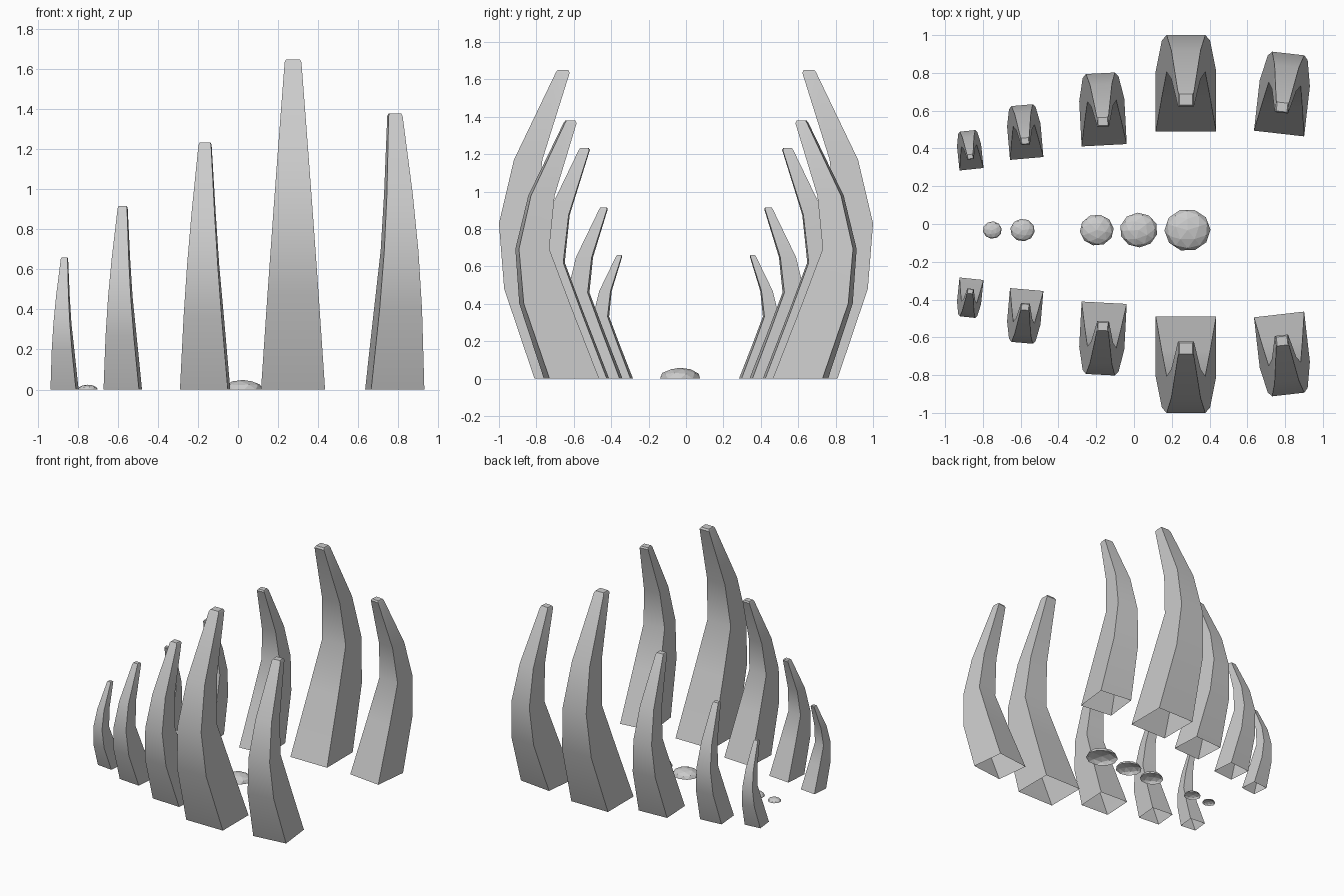
import bpy, bmesh, math
from mathutils import Matrix, Vector

if "Cube" in bpy.data.objects:
    bpy.data.objects.remove(bpy.data.objects["Cube"])

# Rib sections at full size: (height, inner y, outer y, width)
SECTIONS = [(0.0, 0.0, 0.32, 0.32), (0.48, 0.185, 0.482, 0.255),
            (0.83, 0.315, 0.51, 0.205), (1.17, 0.278, 0.43, 0.155),
            (1.635, 0.132, 0.207, 0.084), (1.65, 0.14, 0.197, 0.068)]

# Ribs: (x, y of inner base edge, scale, turn in degrees)
RIBS = [(-0.86, 0.29, 0.40, 6), (-0.568, 0.347, 0.555, 5),
        (-0.158, 0.417, 0.748, 3), (0.275, 0.49, 1.0, 0),
        (0.768, 0.479, 0.836, -6.5)]

# Spine bumps: (x, radius)
BUMPS = [(-0.75, 0.05), (-0.59, 0.065), (-0.197, 0.09),
         (0.025, 0.1), (0.283, 0.122)]


def finish(bm, name):
    bmesh.ops.recalc_face_normals(bm, faces=bm.faces)
    mesh = bpy.data.meshes.new(name)
    bm.to_mesh(mesh)
    bm.free()
    obj = bpy.data.objects.new(name, mesh)
    bpy.context.collection.objects.link(obj)
    return obj


def smooth(obj, angle):
    bpy.ops.object.select_all(action='DESELECT')
    obj.select_set(True)
    bpy.context.view_layer.objects.active = obj
    bpy.ops.object.shade_smooth_by_angle(angle=math.radians(angle))


# Curved tapered ribs, open at the base, mirrored front to back
def rib_pair(name, x, y, scale, turn):
    bm = bmesh.new()
    m = (Matrix.Translation((x, y, 0)) @ Matrix.Rotation(math.radians(turn), 4, 'Z')
         @ Matrix.Scale(scale, 4))
    rings = []
    for z, yi, yo, w in SECTIONS:
        corners = [(-w / 2, yi, z), (w / 2, yi, z), (w / 2, yo, z), (-w / 2, yo, z)]
        rings.append([bm.verts.new(m @ Vector(c)) for c in corners])
    for a, b in zip(rings, rings[1:]):
        for i in range(4):
            j = (i + 1) % 4
            bm.faces.new((a[i], a[j], b[j], b[i]))
    bm.faces.new(rings[-1])
    obj = finish(bm, name)
    smooth(obj, 30)
    mir = obj.modifiers.new("mirror", 'MIRROR')
    mir.use_axis = (False, True, False)
    mir.use_mirror_merge = False


for i, r in enumerate(RIBS):
    rib_pair(f"rib_pair_{i + 1}", *r)

# Low faceted spine bumps half sunk in the ground
for i, (x, r) in enumerate(BUMPS):
    bm = bmesh.new()
    bmesh.ops.create_icosphere(bm, subdivisions=2, radius=r)
    bmesh.ops.rotate(bm, verts=bm.verts, matrix=Matrix.Rotation(0.5 + 0.9 * i, 3, 'Z'))
    bmesh.ops.scale(bm, verts=bm.verts, vec=(1, 0.92, 0.48))
    bmesh.ops.translate(bm, verts=bm.verts, vec=(x, -0.032, 0))
    bmesh.ops.bisect_plane(bm, geom=bm.verts[:] + bm.edges[:] + bm.faces[:],
                           plane_co=(0, 0, 0), plane_no=(0, 0, 1), clear_inner=True)
    finish(bm, f"spine_bump_{i + 1}")
